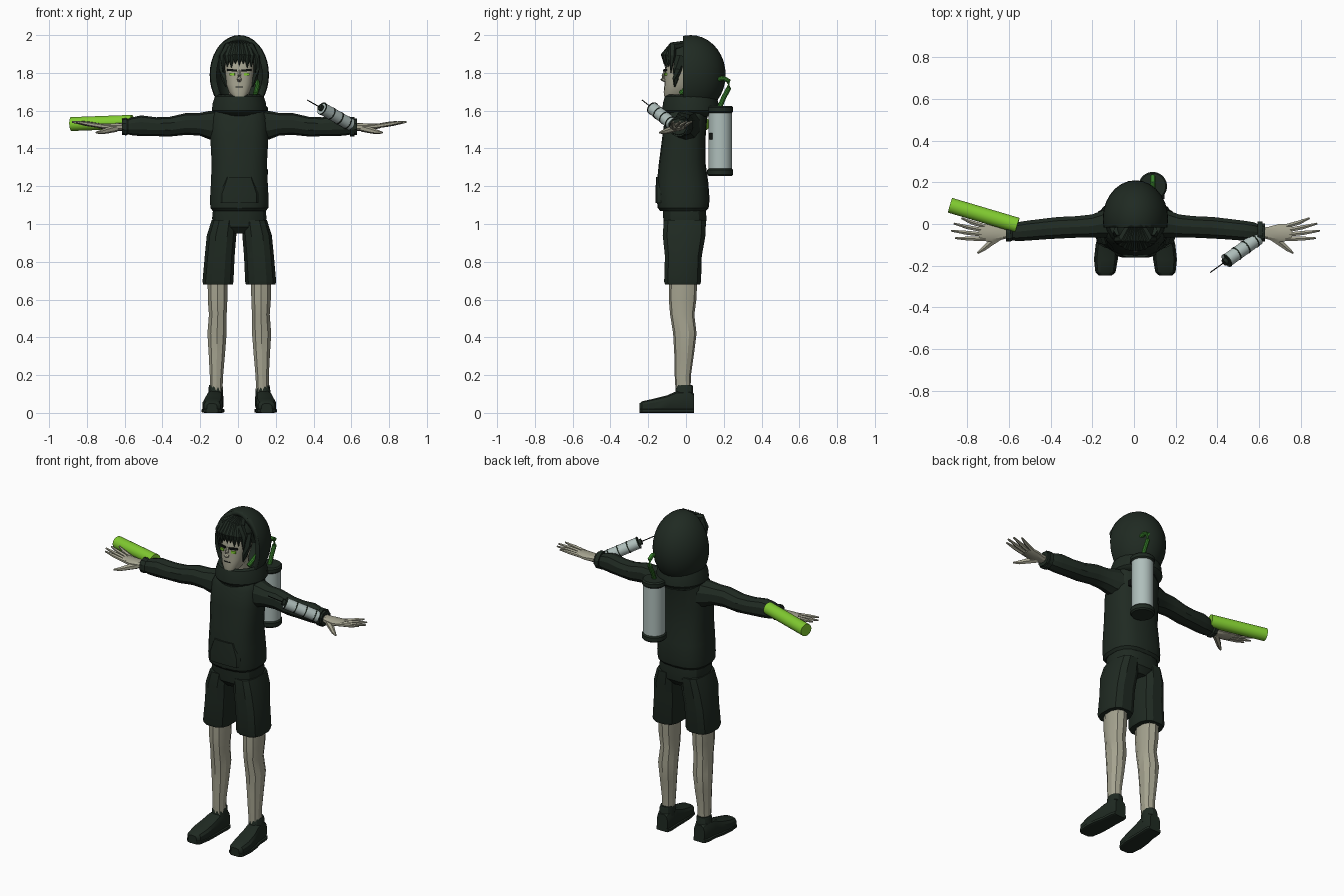
import bpy, bmesh, math
from mathutils import Vector, Matrix

if "Cube" in bpy.data.objects:
    bpy.data.objects.remove(bpy.data.objects["Cube"])

CX = 0.007  # body centre line
parts = []


def material(name, r, g, b):
    m = bpy.data.materials.new(name)
    m.use_nodes = True
    m.diffuse_color = (r, g, b, 1)
    m.node_tree.nodes["Principled BSDF"].inputs["Base Color"].default_value = (r, g, b, 1)
    return m


cloth = material("dark green cloth", .014, .023, .016)
skin = material("pale skin", .38, .37, .28)
steel = material("pale steel", .43, .52, .5)
lime = material("lime green", .22, .6, .03)
hose_green = material("hose green", .04, .22, .025)
black = material("near black", .006, .008, .007)


def finish(name, bm, mat):
    bmesh.ops.recalc_face_normals(bm, faces=bm.faces)
    me = bpy.data.meshes.new(name)
    bm.to_mesh(me)
    bm.free()
    me.materials.append(mat)
    ob = bpy.data.objects.new(name, me)
    bpy.context.collection.objects.link(ob)
    parts.append(ob)
    return ob


def skin_rings(name, rings, mat, cap=True):
    bm = bmesh.new()
    loops = [[bm.verts.new(p) for p in ring] for ring in rings]
    n = len(loops[0])
    for a, b in zip(loops, loops[1:]):
        for i in range(n):
            j = (i + 1) % n
            bm.faces.new((a[i], a[j], b[j], b[i]))
    if cap:
        bm.faces.new(loops[0])
        bm.faces.new(loops[-1])
    return finish(name, bm, mat)


def oval(n, e):
    """Unit superellipse points."""
    f = lambda v: math.copysign(abs(v) ** (2 / e), v)
    angles = [2 * math.pi * (i + .5) / n for i in range(n)]
    return [(f(math.cos(a)), f(math.sin(a))) for a in angles]


def loft(name, axis, rows, mat, side=1, n=12, e=2.3, cap=True):
    """Rows hold x, y, z of the centre, then the two half sizes across the axis."""
    rings = []
    for x, y, z, ra, rb in rows:
        ring = []
        for u, v in oval(n, e):
            d = [u * ra, v * rb]
            d.insert(axis, 0)
            ring.append((CX + side * (x + d[0]), y + d[1], z + d[2]))
        rings.append(ring)
    return skin_rings(name, rings, mat, cap)


def sweep(name, pts, radii, mat, side=1, n=8):
    pts = [Vector((CX + side * p[0], p[1], p[2])) for p in pts]
    rings = []
    for i, p in enumerate(pts):
        t = pts[min(i + 1, len(pts) - 1)] - pts[max(i - 1, 0)]
        q = t.to_track_quat('Z', 'Y')
        rings.append([p + q @ Vector((u * radii[i], v * radii[i], 0)) for u, v in oval(n, 2)])
    return skin_rings(name, rings, mat)


def rod(name, p, q, r, mat, n=20):
    return sweep(name, [p, q], [r, r], mat, n=n)


def box(name, pos, size, mat, turn=0, roll=0):
    bm = bmesh.new()
    bmesh.ops.create_cube(bm, size=1, matrix=Matrix.Translation(pos) @ Matrix.Rotation(turn, 4, 'Z')
                          @ Matrix.Rotation(roll, 4, 'Y') @ Matrix.Diagonal((*size, 1)))
    return finish(name, bm, mat)


def cut_ball(name, pos, size, plane, normal, mat):
    """Ellipsoid, keeping only the side the normal points to."""
    bm = bmesh.new()
    bmesh.ops.create_uvsphere(bm, u_segments=28, v_segments=18, radius=1,
                              matrix=Matrix.Translation(pos) @ Matrix.Diagonal((*size, 1)))
    bmesh.ops.bisect_plane(bm, geom=bm.verts[:] + bm.edges[:] + bm.faces[:],
                           plane_co=plane, plane_no=normal, clear_inner=True)
    return finish(name, bm, mat)


def thicken(ob, t):
    m = ob.modifiers.new("thickness", 'SOLIDIFY')
    m.thickness = t
    m.offset = -1


# Hoodie body, pocket, collar and hood
loft("hoodie_body", 2, [(0, -.015, 1.07, .143, .122), (0, -.015, 1.085, .155, .135),
     (0, -.015, 1.13, .157, .14), (0, -.018, 1.22, .152, .136), (0, -.02, 1.32, .148, .124),
     (0, -.012, 1.45, .155, .115), (0, 0, 1.56, .15, .112), (0, .015, 1.6, .135, .105),
     (0, .03, 1.63, .1, .09)], cloth, n=18, e=2.7)
loft("front_pocket", 2, [(0, -.1, 1.11, .105, .061), (0, -.1, 1.16, .105, .062),
     (0, -.1, 1.25, .07, .06)], cloth, e=5)
collar = loft("collar", 2, [(0, .025, 1.57, .125, .13), (0, .025, 1.6, .147, .152),
              (0, .025, 1.64, .142, .148), (0, .025, 1.675, .13, .138),
              (0, .025, 1.685, .115, .125)], cloth, n=24, e=2, cap=False)
thicken(collar, .03)
hood = cut_ball("hood", (CX, .025, 1.79), (.157, .185, .21), (0, -.017, 0), (0, 1, 0), cloth)
thicken(hood, .033)

# Head and face
loft("neck", 2, [(0, 0, 1.58, .055, .06), (0, -.005, 1.72, .055, .06)], skin)
loft("head", 2, [(0, -.06, 1.675, .04, .056), (0, -.05, 1.70, .056, .068),
     (0, -.035, 1.74, .07, .079), (0, -.025, 1.79, .078, .088), (0, -.02, 1.82, .081, .092),
     (0, -.01, 1.88, .08, .09), (0, 0, 1.93, .05, .06)], skin, n=18, e=2.6)
sweep("nose", [(0, -.106, 1.815), (0, -.12, 1.785), (0, -.124, 1.768), (0, -.11, 1.758)],
      [.006, .01, .014, .009], skin, n=6)
box("mouth", (CX, -.114, 1.725), (.04, .006, .004), black)
for s, side in ((1, "left"), (-1, "right")):
    box(side + "_eye", (CX + s * .038, -.109, 1.792), (.028, .009, .014), lime, s * .2)
    box(side + "_brow", (CX + s * .038, -.111, 1.814), (.052, .009, .011), black, s * .2, s * -.08)
    sweep(side + "_sideburn", [(.078, -.03, 1.89), (.086, -.045, 1.82), (.08, -.055, 1.77),
          (.071, -.06, 1.725)], [.028, .024, .017, .003], cloth, s, n=6)

# Hair cap with swept strands
cut_ball("hair_cap", (CX, -.01, 1.845), (.095, .115, .118), (0, -.07, 1.86), (0, .5, 1), cloth)
for i in range(9):
    k = (i - 4) / 4
    low = 1.835 - .035 * k * k + .015 * (i % 2)
    sweep("hair_strand_%d" % (i + 1),
          [(.03 * k, -.01, 1.95), (.06 * k, -.07, 1.94), (.085 * k, -.115 + .04 * k * k, 1.89),
           (.085 * k, -.115 + .035 * k * k, low)], [.02, .024, .02, .002], cloth, n=6)

# Sleeves, hands, shorts, legs and shoes on both sides
for s, side in ((1, "left_"), (-1, "right_")):
    loft(side + "sleeve", 0, [(.11, .005, 1.52, .075, .083), (.16, 0, 1.523, .067, .075),
         (.21, -.01, 1.528, .058, .06), (.28, -.014, 1.53, .054, .058),
         (.37, -.018, 1.515, .054, .052), (.44, -.024, 1.515, .052, .05),
         (.52, -.032, 1.52, .05, .055), (.57, -.037, 1.517, .047, .047),
         (.59, -.04, 1.515, .04, .041), (.6, -.04, 1.515, .046, .046),
         (.622, -.041, 1.515, .044, .043)], cloth, s, n=10)
    loft(side + "palm", 0, [(.6, -.042, 1.515, .024, .022), (.64, -.044, 1.513, .032, .021),
         (.69, -.043, 1.514, .045, .018), (.75, -.04, 1.52, .041, .012)], skin, s, n=10)
    tips = [(.835, .028), (.872, .002), (.885, -.032), (.865, -.068)]
    for i, (x, y) in enumerate(tips):
        base = -.012 - .02 * i
        sweep(side + "finger_%d" % (i + 1), [(.72, base, 1.517),
              (x * .5 + .37, (y + base) / 2, 1.53), (x, y, 1.541)], [.012, .011, .005], skin, s, n=6)
    sweep(side + "thumb", [(.65, -.058, 1.508), (.7, -.095, 1.495), (.73, -.12, 1.487),
          (.758, -.14, 1.484)], [.02, .016, .012, .005], skin, s, n=6)

    loft(side + "short_leg", 2, [(.113, -.018, .68, .08, .095), (.113, -.018, .695, .084, .1),
         (.104, -.014, .83, .081, .1), (.094, -.01, .94, .08, .116),
         (.08, -.006, 1.02, .068, .114)], cloth, s, e=2.8)
    loft(side + "leg", 2, [(.115, -.015, .72, .055, .075), (.115, -.018, .6, .054, .073),
         (.114, -.02, .52, .049, .064), (.118, -.006, .42, .053, .062),
         (.119, -.01, .31, .045, .052), (.121, -.017, .2, .037, .043),
         (.123, -.015, .1, .034, .039)], skin, s, n=10)
    loft(side + "sock_cuff", 2, [(.126, -.01, .07, .042, .05), (.125, -.008, .135, .039, .047),
         (.124, -.008, .148, .036, .043)], cloth, s)
    shoe = [(.145, -.247, .028, .025), (.144, -.232, .045, .031), (.142, -.17, .054, .038),
            (.137, -.1, .051, .047), (.131, -.05, .045, .058), (.127, .02, .044, .06),
            (.126, .042, .036, .052)]
    loft(side + "shoe", 1, [(x, y, h, w, h) for x, y, w, h in shoe], cloth, s, e=3.2)
    loft(side + "sole", 1, [(x, y, .011, w + .004, .011) for x, y, w, h in shoe], cloth, s, e=6)

loft("shorts_seat", 2, [(0, -.005, .95, .06, .085), (0, -.006, .985, .135, .112),
     (0, -.006, 1.03, .146, .116), (0, -.01, 1.09, .14, .115)], cloth, n=16, e=2.7)

# Back tank with caps, clip and hose
tx, ty = .083, .181
rod("tank", (tx, ty, 1.27), (tx, ty, 1.61), .062, steel, 28)
for name, low, high in (("tank_bottom_cap", 1.255, 1.294), ("tank_top_cap", 1.588, 1.624)):
    sweep(name, [(tx, ty, low), (tx, ty, low + .008), (tx, ty, high - .008), (tx, ty, high)],
          [.062, .069, .069, .062], cloth, n=28)
box("tank_clip", (.131, .131, 1.465), (.03, .02, .035), black)
sweep("hose", [(tx, .175, 1.61), (tx, .2, 1.67), (tx, .227, 1.72), (tx, .226, 1.757),
      (tx, .2, 1.772), (tx, .16, 1.765), (.095, .08, 1.75), (.097, .02, 1.73),
      (.085, -.03, 1.69)], [.013] * 9, hose_green, n=10)

# Glowing tube beside the right hand
rod("lime_tube", (-.89, .09, 1.529), (-.567, -.006, 1.541), .037, lime, 24)

# Syringe on the left wrist
tip, end = Vector((.36, -.232, 1.656)), Vector((.6, -.06, 1.52))
at = lambda f: tip.lerp(end, f)
rod("needle", at(0), at(.33), .003, black, 6)
rod("syringe_nozzle", at(.27), at(.33), .017, cloth)
rod("syringe_barrel", at(.32), at(.95), .033, steel)
for i, f in enumerate((.33, .52, .7, .88)):
    rod("syringe_band_%d" % (i + 1), at(f - .01), at(f + .01), .035, cloth)
rod("syringe_plunger", at(.94), at(1.06), .022, cloth)
rod("wrist_strap", (.585, -.04, 1.515), (.61, -.04, 1.515), .053, cloth, 12)

# Smooth rounded forms, keep hard edges
bpy.ops.object.select_all(action='DESELECT')
for ob in parts:
    ob.select_set(True)
bpy.context.view_layer.objects.active = parts[0]
bpy.ops.object.shade_smooth_by_angle(angle=math.radians(28))
